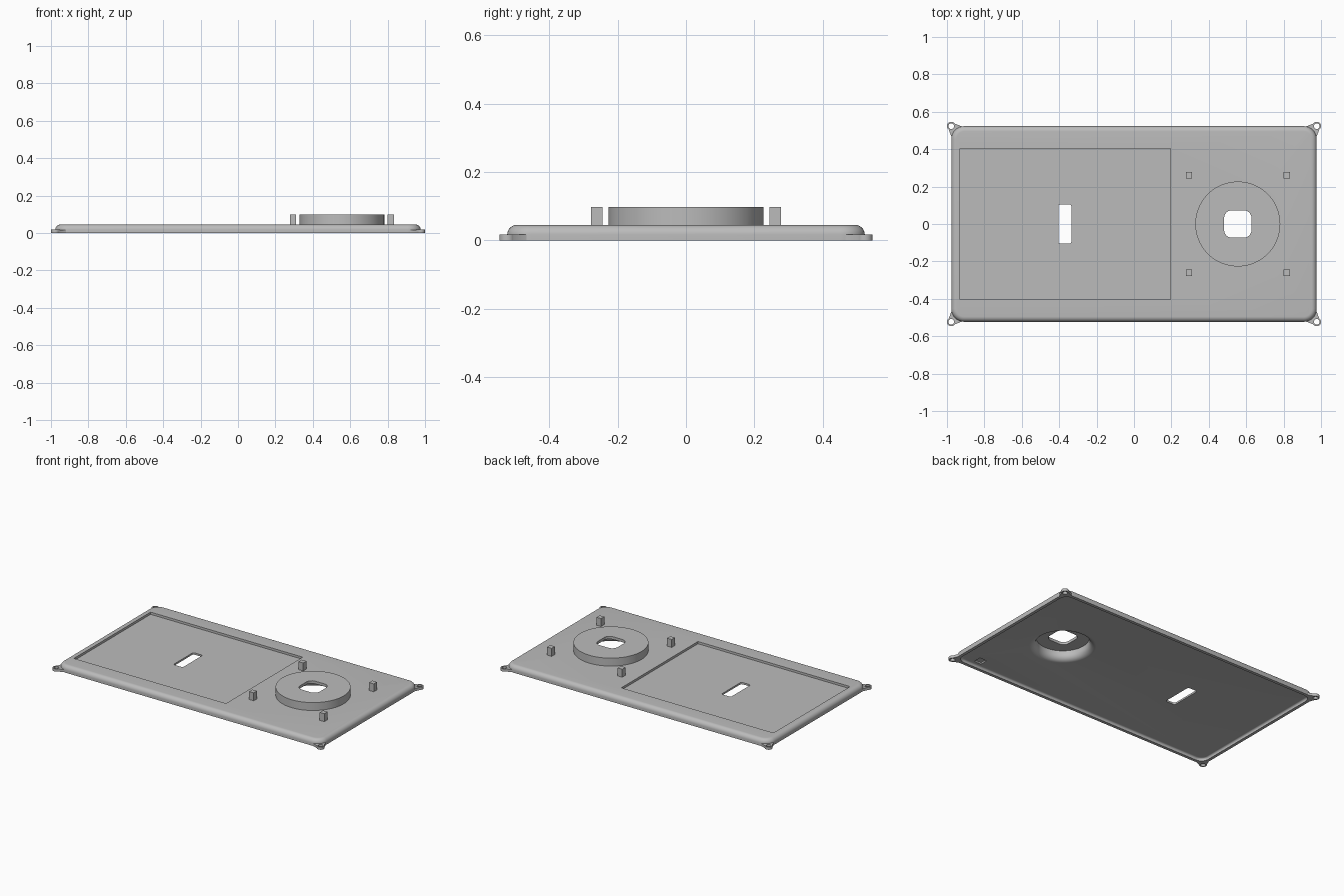
import bpy, bmesh, math

if "Cube" in bpy.data.objects:
    bpy.data.objects.remove(bpy.data.objects["Cube"])

grey = bpy.data.materials.new("plain_grey")
grey.use_nodes = True
COLOR = (0.5, 0.5, 0.5, 1)
grey.diffuse_color = COLOR
grey.node_tree.nodes["Principled BSDF"].inputs["Base Color"].default_value = COLOR


def loop(cx, cy, hx, hy, r, seg):
    """Rounded rectangle outline; a circle when hx = hy = r."""
    pts = []
    for k, (sx, sy) in enumerate([(1, 1), (-1, 1), (-1, -1), (1, -1)]):
        for i in range(seg + (0 if r == hx else 1)):
            a = math.pi / 2 * (k + i / seg)
            pts.append((cx + sx * (hx - r) + r * math.cos(a),
                        cy + sy * (hy - r) + r * math.sin(a)))
    return pts


def loft(name, layers):
    """Capped solid through (outline, z) layers."""
    bm = bmesh.new()
    rings = [[bm.verts.new((x, y, z)) for x, y in pts] for pts, z in layers]
    n = len(rings[0])
    for lo, hi in zip(rings, rings[1:]):
        for i in range(n):
            j = (i + 1) % n
            bm.faces.new((lo[i], lo[j], hi[j], hi[i]))
    bm.faces.new(rings[0][::-1])
    bm.faces.new(rings[-1])
    bmesh.ops.recalc_face_normals(bm, faces=bm.faces[:])
    me = bpy.data.meshes.new(name)
    bm.to_mesh(me)
    bm.free()
    ob = bpy.data.objects.new(name, me)
    bpy.context.collection.objects.link(ob)
    me.materials.append(grey)
    return ob


def prism(name, outline, z0, z1):
    return loft(name, [(outline, z0), (outline, z1)])


def block(name, cx, cy, hx, hy, r, z0, z1, seg=6):
    return prism(name, loop(cx, cy, hx, hy, r, seg), z0, z1)


def disc(name, cx, cy, r, z0, z1, seg=8):
    return prism(name, loop(cx, cy, r, r, r, seg), z0, z1)


def combine(target, tool, operation):
    mod = target.modifiers.new(operation.lower(), 'BOOLEAN')
    mod.operation, mod.object, mod.solver = operation, tool, 'EXACT'
    bpy.context.view_layer.objects.active = target
    bpy.ops.object.modifier_apply(modifier=mod.name)
    bpy.data.objects.remove(tool)


def rounded_slab(name, hx, hy, corner, z0, z1, fillet, steps=8):
    """Slab with a quarter-round top edge."""
    layers = [(loop(0, 0, hx, hy, corner, 8), z0)]
    for i in range(steps + 1):
        a = math.pi / 2 * i / steps
        d = fillet * (1 - math.cos(a))
        layers.append((loop(0, 0, hx - d, hy - d, corner - d, 8),
                       z1 - fillet + fillet * math.sin(a)))
    return loft(name, layers)


HX, HY, TOP, CEILING = 0.977, 0.523, 0.045, 0.018
DIAL_X = 0.555

# Outer shell and raised dial
shell = rounded_slab("cover_plate", HX, HY, 0.07, 0, TOP, 0.028)
combine(shell, disc("dial", DIAL_X, 0, 0.227, 0.03, 0.098, 24), 'UNION')

# Hollow underside
combine(shell, rounded_slab("hollow", HX - 0.02, HY - 0.02, 0.05, -0.02, CEILING, 0.012),
        'DIFFERENCE')

# Flared hollow below the dial
flare = [(0.20, 0.01)]
for i in range(9):
    a = math.pi / 2 * i / 8
    flare.append((0.2 - 0.04 * math.sin(a), CEILING + 0.04 * (1 - math.cos(a))))
flare.append((0.16, 0.08))
combine(shell, loft("flare", [(loop(DIAL_X, 0, r, r, r, 16), z) for r, z in flare]),
        'DIFFERENCE')

# Screen recess, cable slot, dial opening and underside pocket
for cutter in (
    block("recess", -0.3675, 0, 0.5625, 0.405, 0.004, 0.03, 0.1, 3),
    block("slot", -0.37, 0, 0.035, 0.105, 0.012, -0.1, 0.2),
    block("opening", DIAL_X, 0, 0.073, 0.073, 0.04, -0.1, 0.2),
    block("pocket", 0.82, -0.45, 0.026, 0.026, 0.002, 0.01, 0.028, 2),
):
    combine(shell, cutter, 'DIFFERENCE')

# Corner screw tabs with flared webs
WEB = [(-0.058, -0.002), (-0.015, 0.015), (0.015, -0.015), (-0.002, -0.058), (-0.03, -0.03)]
for sx in (-1, 1):
    for sy in (-1, 1):
        cx, cy = sx * HX, sy * HY
        web = [(cx + sx * x, cy + sy * y) for x, y in WEB]
        tab = prism("screw_tab", web, 0, 0.017)
        combine(tab, disc("ring", cx, cy, 0.023, 0, 0.018), 'UNION')
        combine(tab, disc("screw_hole", cx, cy, 0.015, -0.1, 0.1), 'DIFFERENCE')
        tab.name = ("back" if sy > 0 else "front") + ("_left" if sx > 0 else "_right") + "_tab"

# Four square pegs around the dial
for x in (DIAL_X - 0.261, DIAL_X + 0.261):
    for y in (-0.261, 0.261):
        h = 0.017
        prism("peg", [(x - h, y - h), (x + h, y - h), (x + h, y + h), (x - h, y + h)],
              TOP - 0.005, 0.098)

# Smooth curved walls, crisp edges
bpy.ops.object.select_all(action='DESELECT')
for ob in bpy.context.collection.objects:
    if ob.type == 'MESH' and grey.name in ob.data.materials:
        ob.select_set(True)
bpy.context.view_layer.objects.active = shell
bpy.ops.object.shade_smooth_by_angle(angle=math.radians(30))
